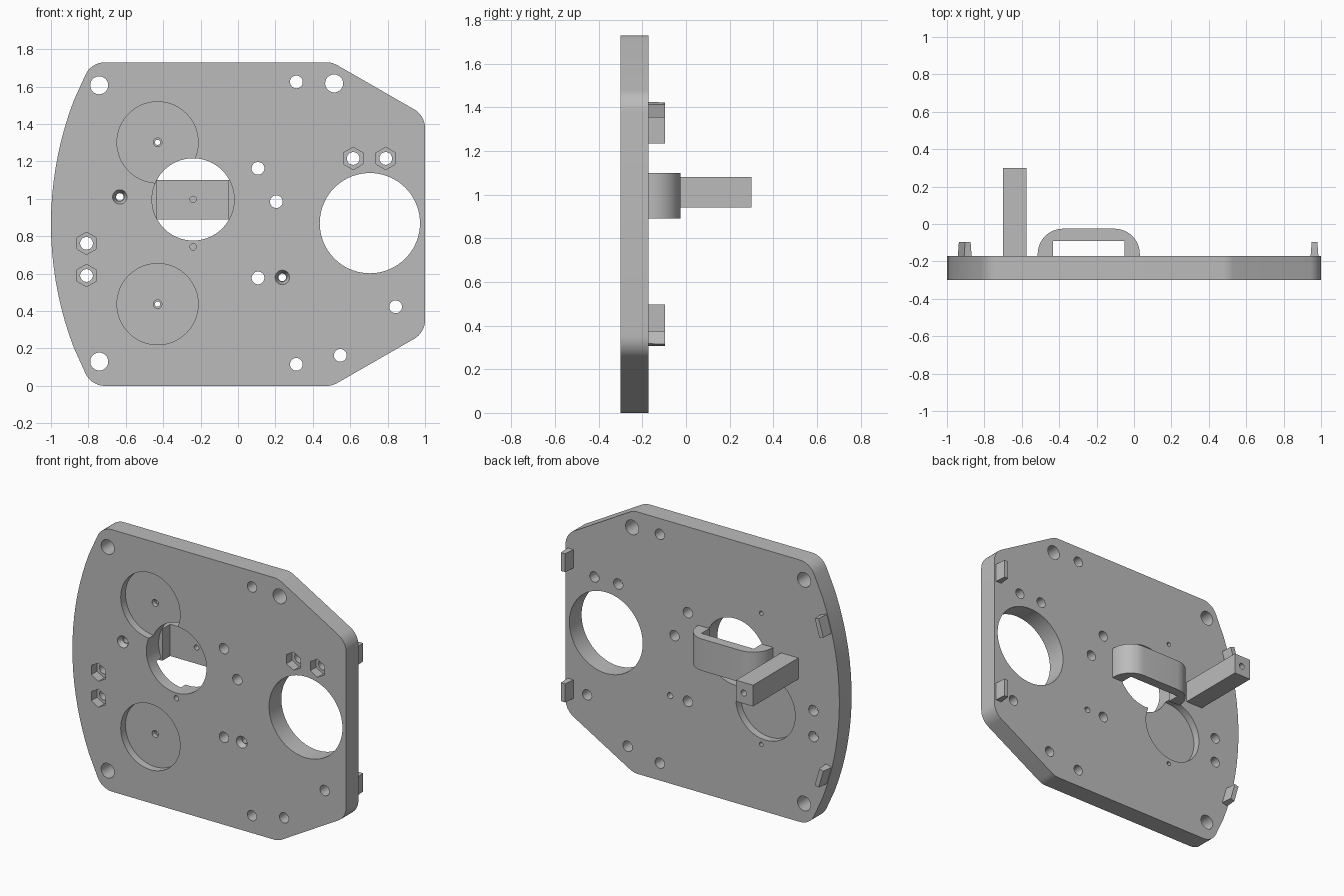
import bpy, bmesh, math
from mathutils import Vector, Matrix

if "Cube" in bpy.data.objects:
    bpy.data.objects.remove(bpy.data.objects["Cube"])

grey = bpy.data.materials.new("plain grey")
grey.use_nodes = True
COLOUR = (0.5, 0.5, 0.5, 1)
grey.diffuse_color = COLOUR
grey.node_tree.nodes["Principled BSDF"].inputs["Base Color"].default_value = COLOUR

FRONT, BACK, TIP = -0.30, -0.172, 0.30
HEIGHT = 1.73
MID = HEIGHT / 2


def finish(name, bm):
    bmesh.ops.recalc_face_normals(bm, faces=bm.faces)
    mesh = bpy.data.meshes.new(name)
    bm.to_mesh(mesh)
    bm.free()
    mesh.materials.append(grey)
    ob = bpy.data.objects.new(name, mesh)
    bpy.context.collection.objects.link(ob)
    return ob


def prism(name, points, direction):
    """Extrude a closed 3D outline along a direction."""
    bm = bmesh.new()
    face = bm.faces.new([bm.verts.new(p) for p in points])
    ext = bmesh.ops.extrude_face_region(bm, geom=[face])
    moved = [v for v in ext["geom"] if isinstance(v, bmesh.types.BMVert)]
    bmesh.ops.translate(bm, verts=moved, vec=direction)
    return finish(name, bm)


def rounded(corners, steps=8):
    """Fillet 2D corners given as (x, y, radius)."""
    out = []
    n = len(corners)
    for i, (x, y, r) in enumerate(corners):
        p = Vector((x, y))
        if r == 0:
            out.append(p)
            continue
        a = (Vector(corners[i - 1][:2]) - p).normalized()
        b = (Vector(corners[(i + 1) % n][:2]) - p).normalized()
        half = a.angle(b) / 2
        centre = p + (a + b).normalized() * r / math.sin(half)
        start = p + a * r / math.tan(half) - centre
        turn = start.angle_signed(p + b * r / math.tan(half) - centre)
        for k in range(steps + 1):
            out.append(centre + Matrix.Rotation(-turn * k / steps, 2) @ start)
    return out


def drill(target, x, z, r, y0=FRONT - 0.1, y1=BACK + 0.1, sides=40, r_end=None):
    """Cut a round, hexagonal or conical hole along y."""
    bm = bmesh.new()
    place = (Matrix.Translation((x, (y0 + y1) / 2, z))
             @ Matrix.Rotation(-math.pi / 2, 4, "X"))
    bmesh.ops.create_cone(bm, cap_ends=True, segments=sides, radius1=r,
                          radius2=r if r_end is None else r_end,
                          depth=y1 - y0, matrix=place)
    cutter = finish("cutter", bm)
    cutter.hide_render = True
    mod = target.modifiers.new("hole", "BOOLEAN")
    mod.object, mod.operation, mod.solver = cutter, "DIFFERENCE", "EXACT"
    bpy.context.view_layer.objects.active = target
    bpy.ops.object.modifier_apply(modifier=mod.name)
    bpy.data.objects.remove(cutter)


# Plate: bowed edge on the right, chamfered corners on the left
R_BOW = 1.85
half_sweep = math.asin(MID / R_BOW)
outline = [(0.504, 0, 0.115), (1, 0.285, 0.115),
           (1, HEIGHT - 0.285, 0.115), (0.504, HEIGHT, 0.115)]
for k in range(25):
    a = half_sweep * (1 - k / 12)
    x, z = -1 + R_BOW * (1 - math.cos(a)), MID + R_BOW * math.sin(a)
    if k in (0, 24):
        outline.append((x, z, 0.115))
    elif 2 < k < 22:
        outline.append((x, z, 0))
plate = prism("base_plate", [(p.x, FRONT, p.y) for p in rounded(outline)],
              (0, BACK - FRONT, 0))

# Round recesses: two on the front, one on the back
for z in (1.302, 0.437):
    drill(plate, -0.43, z, 0.217, y1=FRONT + 0.05, sides=64)
drill(plate, -0.46, 0.69, 0.217, y0=BACK - 0.05, sides=64)

# Large openings
drill(plate, -0.24, 0.997, 0.22, sides=64)
drill(plate, 0.705, 0.87, 0.268, sides=72)

# Bolt holes
for x, z in ((-0.742, 1.607), (-0.742, 0.13), (0.514, 1.617)):
    drill(plate, x, z, 0.048)
for x, z in ((0.312, 1.625), (0.107, 1.163), (0.205, 0.985), (0.107, 0.577),
             (0.843, 0.423), (0.547, 0.163), (0.312, 0.115)):
    drill(plate, x, z, 0.034)

# Hexagonal nut pockets with bolt holes
for x, z in ((0.616, 1.216), (0.79, 1.216), (-0.81, 0.762), (-0.81, 0.59)):
    drill(plate, x, z, 0.034)
    drill(plate, x, z, 0.06, y1=FRONT + 0.06, sides=6)

# Stepped pin holes, countersunk screw holes and a blind hole
for z in (1.302, 0.437):
    drill(plate, -0.43, z, 0.014, sides=20)
    drill(plate, -0.43, z, 0.023, y1=FRONT + 0.08, sides=24)
for x, z in ((-0.632, 1.01), (0.237, 0.58)):
    drill(plate, x, z, 0.02, sides=24)
    drill(plate, x, z, 0.039, y0=FRONT - 0.001, y1=FRONT + 0.035, r_end=0.024)
drill(plate, -0.24, 0.743, 0.017, y1=FRONT + 0.07, sides=24)

# Bridge bracket spanning the middle opening
arch = [(-0.515, BACK, 0), (-0.515, -0.025, 0.135), (0.031, -0.025, 0.135),
        (0.031, BACK, 0), (-0.05, BACK, 0), (-0.05, -0.09, 0),
        (-0.432, -0.09, 0), (-0.432, BACK, 0)]
bracket = prism("bridge_bracket", [(p.x, p.y, 0.89) for p in rounded(arch, 10)],
                (0, 0, 0.21))
drill(bracket, -0.24, 0.997, 0.017, y1=-0.05, sides=24)

# Square post with a screw bore
post = prism("square_post", [(-0.70, BACK, 0.94), (-0.575, BACK, 0.94),
                             (-0.575, BACK, 1.08), (-0.70, BACK, 1.08)],
             (0, TIP - BACK, 0))
drill(post, -0.632, 1.01, 0.02, y1=TIP + 0.1, sides=24)


# Tapered tabs near both side edges
def tab(name, x, z, tilt):
    bm = bmesh.new()
    bmesh.ops.create_cube(bm, size=1)
    for v in bm.verts:
        v.co = (v.co.x * (0.03 if v.co.y > 0 else 0.042), v.co.y * 0.076, v.co.z * 0.122)
    bmesh.ops.transform(bm, verts=bm.verts, matrix=Matrix.Translation(
        (x, BACK + 0.038, z)) @ Matrix.Rotation(tilt, 4, "Y"))
    return finish(name, bm)


parts = [plate, bracket, post]
for side, sign in (("upper", 1), ("lower", -1)):
    parts.append(tab(side + "_left_tab", 0.965, MID + sign * 0.43, 0))
    parts.append(tab(side + "_right_tab", -0.905, MID + sign * 0.495, sign * 0.28))

# Smooth the curved walls, keep edges crisp
for ob in bpy.context.view_layer.objects:
    ob.select_set(ob in parts)
bpy.context.view_layer.objects.active = plate
bpy.ops.object.shade_smooth_by_angle(angle=math.radians(28))
